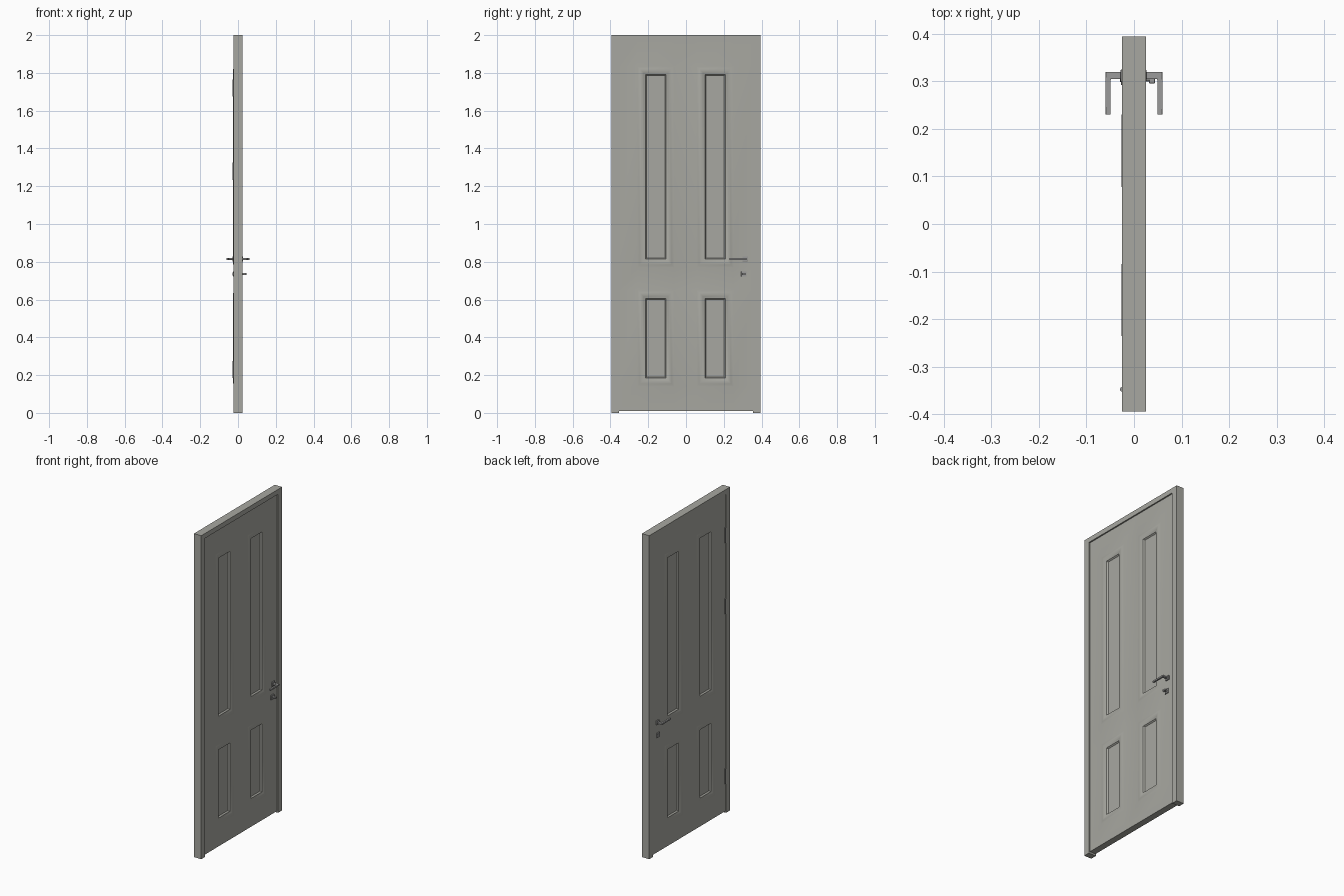
import bpy, bmesh, math

if "Cube" in bpy.data.objects:
    bpy.data.objects.remove(bpy.data.objects["Cube"])


def material(name, rgb):
    m = bpy.data.materials.new(name)
    m.diffuse_color = (*rgb, 1)
    m.use_nodes = True
    m.node_tree.nodes["Principled BSDF"].inputs["Base Color"].default_value = m.diffuse_color
    return m


PAINT = material("warm_grey_paint", (0.39, 0.39, 0.355))
METAL = material("grey_metal", (0.33, 0.33, 0.325))


def finish(name, bm, mat, bevel=0):
    bmesh.ops.recalc_face_normals(bm, faces=bm.faces)
    me = bpy.data.meshes.new(name)
    bm.to_mesh(me)
    bm.free()
    me.materials.append(mat)
    ob = bpy.data.objects.new(name, me)
    bpy.context.collection.objects.link(ob)
    if bevel:
        mod = ob.modifiers.new("soft_edges", 'BEVEL')
        mod.width, mod.segments = bevel, 2
    bpy.ops.object.select_all(action='DESELECT')
    ob.select_set(True)
    bpy.context.view_layer.objects.active = ob
    bpy.ops.object.shade_smooth_by_angle(angle=math.radians(30))
    return ob


def prism(name, outline, axis, a, b, mat, bevel=0):
    """Extrude a 2D outline along x (outline in y,z) or z (outline in x,y)."""
    bm = bmesh.new()
    place = (lambda p, t: (t, *p)) if axis == 'x' else (lambda p, t: (*p, t))
    face = bm.faces.new([bm.verts.new(place(p, a)) for p in outline])
    ext = bmesh.ops.extrude_face_region(bm, geom=[face])
    d = place((0, 0), b - a)
    bmesh.ops.translate(bm, vec=d, verts=[v for v in ext['geom'] if isinstance(v, bmesh.types.BMVert)])
    return finish(name, bm, mat, bevel)


def rect(y0, y1, z0, z1):
    return [(y0, z0), (y1, z0), (y1, z1), (y0, z1)]


def circle(cy, cz, r, n=20):
    return [(cy + r * math.cos(2 * math.pi * i / n), cz + r * math.sin(2 * math.pi * i / n)) for i in range(n)]


# Frame: two jambs and a head in one piece
O, I, T = 0.395, 0.356, 1.97
prism("door_frame", [(-O, 0), (-I, 0), (-I, T), (I, T), (I, 0), (O, 0), (O, 2), (-O, 2)],
      'x', -0.025, 0.025, PAINT)

# Door leaf: grid on both sides, panel cells filled with stepped moulding rings
YS = [-0.354, -0.258, -0.062, 0.056, 0.252, 0.354]
ZS = [0.01, 0.14, 0.65, 0.77, 1.835, 1.968]
RINGS = [(0.014, 0.004), (0.024, 0.005), (0.034, 0.001), (0.044, -0.001), (0.050, -0.009)]
bm = bmesh.new()
for x, side in ((-0.021, -1), (0.019, 1)):
    grid = [[bm.verts.new((x, y, z)) for z in ZS] for y in YS]
    for i in range(5):
        for j in range(5):
            loop = [grid[i][j], grid[i + 1][j], grid[i + 1][j + 1], grid[i][j + 1]]
            if i in (1, 3) and j in (1, 3):
                for inset, height in RINGS:
                    pts = rect(YS[i] + inset, YS[i + 1] - inset, ZS[j] + inset, ZS[j + 1] - inset)
                    new = [bm.verts.new((x + side * height, *p)) for p in pts]
                    for k in range(4):
                        n = (k + 1) % 4
                        bm.faces.new((loop[k], loop[n], new[n], new[k]))
                    loop = new
            bm.faces.new(loop)
bmesh.ops.bridge_loops(bm, edges=[e for e in bm.edges if e.is_boundary])
finish("door_leaf", bm, PAINT)

# Lever handles and lock plates on both sides
HY, HZ, LZ = 0.312, 0.815, 0.735
for s, tag in ((-1, "inside"), (1, "outside")):
    face = -0.021 if s < 0 else 0.019
    prism("handle_plate_" + tag, rect(HY - 0.013, HY + 0.013, HZ - 0.013, HZ + 0.013),
          'x', face, face + s * 0.007, METAL, 0.001)
    lever = [(s * 0.015, 0.305), (s * 0.049, 0.305), (s * 0.049, 0.23),
             (s * 0.06, 0.23), (s * 0.06, 0.32), (s * 0.015, 0.32)]
    prism("lever_handle_" + tag, lever, 'z', HZ - 0.005, HZ + 0.005, METAL, 0.001)
    prism("lock_plate_" + tag, rect(HY - 0.02, HY + 0.008, LZ - 0.014, LZ + 0.014),
          'x', face, face + s * 0.006, METAL, 0.001)

# Thumb turn on the +x side, key cylinder on the other
prism("thumb_turn_stem", circle(HY - 0.006, LZ, 0.006), 'x', 0.02, 0.034, METAL)
prism("thumb_turn", rect(HY - 0.016, HY + 0.004, LZ - 0.005, LZ + 0.005), 'x', 0.032, 0.044, METAL, 0.001)
prism("key_cylinder", circle(HY - 0.006, LZ, 0.007), 'x', -0.029, -0.02, METAL)

# Hinge knuckles on the -x side
for i, z in enumerate((0.23, 1.28, 1.72)):
    prism(f"hinge_{i + 1}", circle(-0.0245, -0.348, 0.005, 12), 'z', z - 0.046, z + 0.046, METAL)
